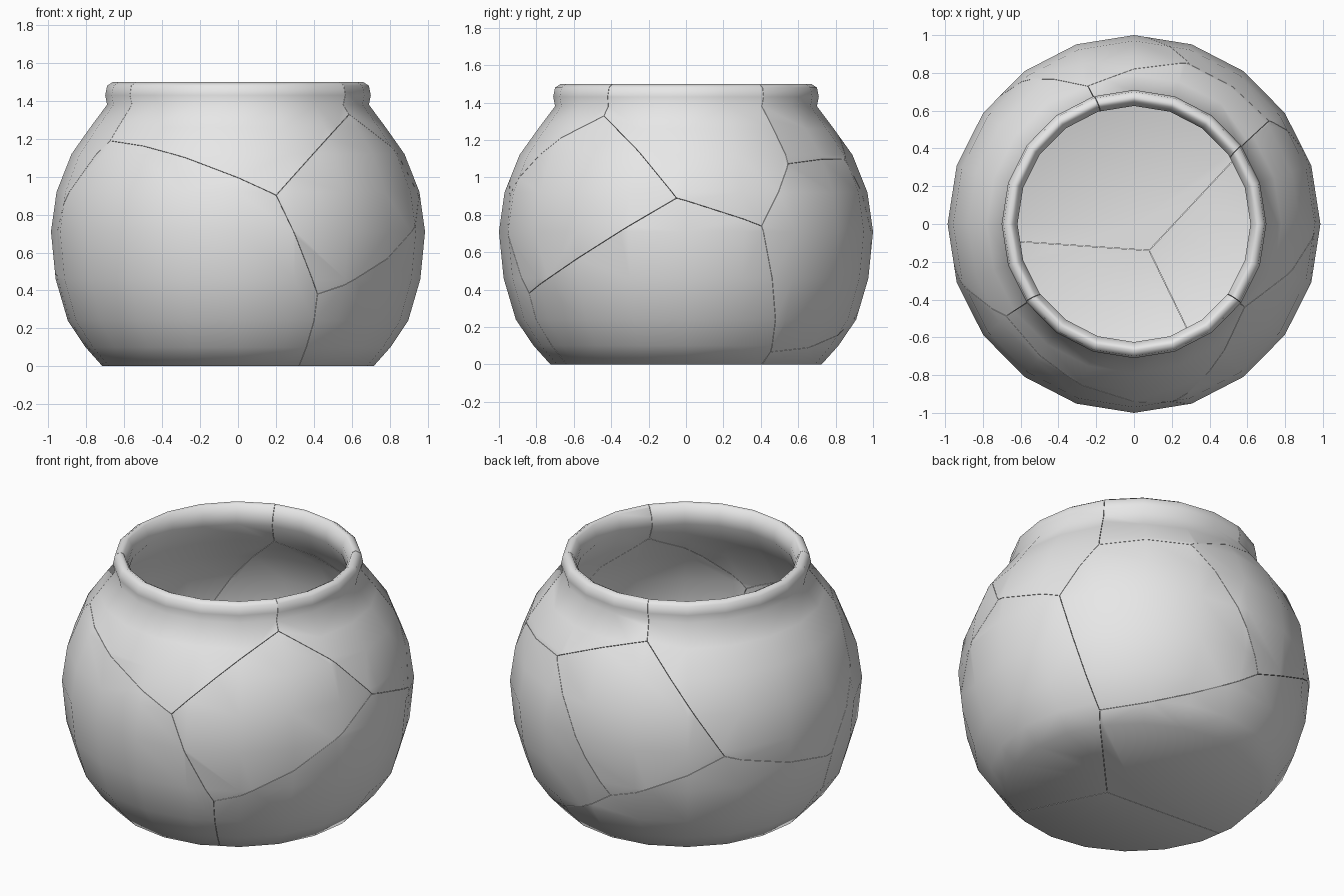
import bpy
import bmesh
import math
from mathutils import Vector

if "Cube" in bpy.data.objects:
    bpy.data.objects.remove(bpy.data.objects["Cube"], do_unlink=True)

# One plain clay colour
clay = bpy.data.materials.new("clay_grey")
clay.use_nodes = True
clay.diffuse_color = (0.8, 0.8, 0.8, 1)
clay.node_tree.nodes["Principled BSDF"].inputs["Base Color"].default_value = (0.8, 0.8, 0.8, 1)

# Pot wall section (radius, height): base, belly, neck, rim, then back down the inside
SECTION = [
    (0, 0), (0.725, 0), (0.815, 0.1), (0.91, 0.24), (0.975, 0.46), (1, 0.71),
    (0.97, 0.92), (0.89, 1.12), (0.79, 1.26), (0.7, 1.38), (0.71, 1.43),
    (0.7, 1.48), (0.67, 1.5), (0.65, 1.49), (0.625, 1.44), (0.625, 1.38),
    (0.71, 1.24), (0.81, 1.1), (0.89, 0.92), (0.92, 0.71), (0.9, 0.46),
    (0.84, 0.26), (0.74, 0.13), (0.64, 0.08), (0, 0.08),
]
SIDES = 20

# Points where cracks meet; the rim points end the cracks at the mouth
CORE = Vector((0.08, -0.14, 0.75))
JOINTS = {
    "rim_fl": (-0.56, -0.4, 1.5), "rim_fr": (0.56, -0.41, 1.5),
    "rim_br": (0.55, 0.4, 1.5), "rim_bl": (-0.2, 0.66, 1.5),
    "front_left": (-0.66, -0.48, 1.18), "front_mid": (0.2, -0.93, 0.9),
    "front_right": (0.57, -0.43, 1.31), "front_low": (0.42, -0.84, 0.38),
    "side_mid": (0.96, -0.05, 0.89), "side_back": (0.88, 0.4, 0.74),
    "side_high": (0.71, 0.54, 1.07), "side_low": (0.64, 0.46, 0.06),
    "back_high": (-0.24, 0.72, 1.28), "back_mid": (0.29, 0.83, 1.09),
    "back_left": (-0.73, 0.66, 0.67), "back_low": (-0.13, 0.915, 0.38),
    "left_low": (-0.945, -0.07, 0.48), "floor": (0.08, -0.14, 0),
}
SHARDS = {
    "front_rim_shard": "rim_fl front_left front_mid front_right rim_fr",
    "right_rim_shard": "rim_fr front_right side_mid side_back side_high rim_br",
    "back_rim_shard": "rim_br side_high back_mid back_high rim_bl",
    "left_rim_shard": "rim_bl back_high back_left left_low front_left rim_fl",
    "front_side_shard": "front_mid front_right side_mid front_low",
    "back_side_shard": "side_high side_back side_low back_low back_mid",
    "back_belly_shard": "back_high back_mid back_low back_left",
    "front_base_shard": "front_left front_mid front_low floor left_low",
    "right_base_shard": "front_low side_mid side_back side_low floor",
    "back_base_shard": "side_low back_low back_left left_low floor",
}
GAP = 0.001


def lathe_pot():
    """Spin the wall section into a closed, hollow pot."""
    bm = bmesh.new()
    ring = [bm.verts.new((r, 0, z)) for r, z in SECTION]
    edges = [bm.edges.new(pair) for pair in zip(ring, ring[1:])]
    bmesh.ops.spin(bm, geom=ring + edges, cent=(0, 0, 0), axis=(0, 0, 1),
                   angle=math.tau, steps=SIDES, use_duplicate=False)
    bmesh.ops.remove_doubles(bm, verts=bm.verts, dist=0.0005)
    bmesh.ops.scale(bm, verts=bm.verts, vec=(0.987, 1, 1))
    bmesh.ops.recalc_face_normals(bm, faces=bm.faces)
    return bm


def cut_away(bm, normal):
    """Remove what lies behind a crack plane and close the broken edge."""
    cut = bmesh.ops.bisect_plane(
        bm, geom=bm.verts[:] + bm.edges[:] + bm.faces[:], dist=0.00001,
        plane_co=CORE + normal * GAP, plane_no=normal, clear_inner=True)
    rims = [e for e in cut["geom_cut"]
            if isinstance(e, bmesh.types.BMEdge) and e.is_boundary]
    if rims:
        bmesh.ops.triangle_fill(bm, use_beauty=True, edges=rims, normal=normal)


# Break the pot into shards
for name, corners in SHARDS.items():
    names = corners.split()
    rays = [Vector(JOINTS[n]) - CORE for n in names]
    middle = sum((r.normalized() for r in rays), Vector())
    bm = lathe_pot()
    for i, ray in enumerate(rays):
        if names[i].startswith("rim") and names[i - 1].startswith("rim"):
            continue
        normal = rays[i - 1].cross(ray).normalized()
        cut_away(bm, normal if normal.dot(middle) > 0 else -normal)
    bmesh.ops.recalc_face_normals(bm, faces=bm.faces)
    mesh = bpy.data.meshes.new(name)
    bm.to_mesh(mesh)
    bm.free()
    mesh.materials.append(clay)
    shard = bpy.data.objects.new(name, mesh)
    bpy.context.collection.objects.link(shard)
    bpy.ops.object.select_all(action="DESELECT")
    shard.select_set(True)
    bpy.context.view_layer.objects.active = shard
    bpy.ops.object.shade_smooth_by_angle(angle=math.radians(62))
